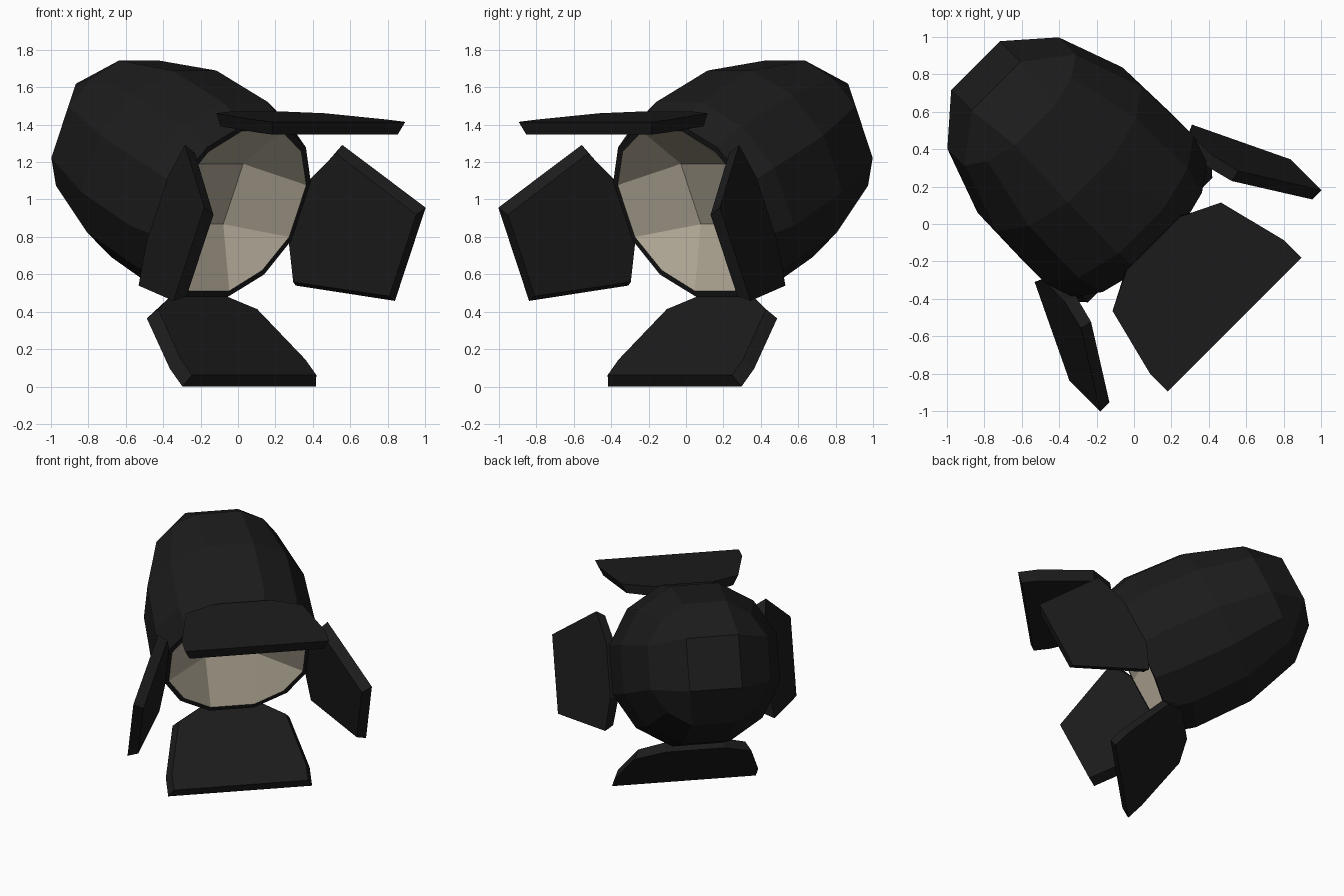
import bpy, bmesh, math
from mathutils import Vector

if "Cube" in bpy.data.objects:
    bpy.data.objects.remove(bpy.data.objects["Cube"])

S = math.sqrt(0.5)
T = math.radians(25)


def world(u, v, z):
    """u = toward the front right, v = sideways, z = up"""
    return Vector(((u + v) * S, (v - u) * S, z))


def material(name, rgb):
    m = bpy.data.materials.new(name)
    m.diffuse_color = (*rgb, 1)
    m.use_nodes = True
    m.node_tree.nodes["Principled BSDF"].inputs["Base Color"].default_value = m.diffuse_color
    return m


black = material("matte black", (0.0115, 0.0115, 0.0115))
beige = material("warm beige", (0.46, 0.41, 0.32))

FWD = world(math.cos(T), 0, -math.sin(T))    # beam direction
UP = world(math.sin(T), 0, math.cos(T))      # across the beam, upward
SIDE = world(0, 1, 0)
MOUTH = world(0.035, 0, 0.913)


def finish(bm, name, mats):
    bmesh.ops.recalc_face_normals(bm, faces=bm.faces)
    me = bpy.data.meshes.new(name)
    bm.to_mesh(me)
    bm.free()
    for m in mats:
        me.materials.append(m)
    ob = bpy.data.objects.new(name, me)
    bpy.context.collection.objects.link(ob)


def shell(bm, rings, back, mat):
    """Twelve-sided bowl closed by a 3x3 patch; returns the mouth ring."""
    loops = []
    for s, r, h in rings:
        loop = []
        for k in range(4):
            for a in (-h, h, 45):
                t = math.radians(90 * k + a)
                loop.append(bm.verts.new(MOUTH - FWD * s + SIDE * (r * math.cos(t)) + UP * (r * math.sin(t))))
        loops.append(loop)
    s, w = back
    quad = [bm.verts.new(MOUTH - FWD * s + SIDE * (x * w) + UP * (y * w))
            for x, y in ((1, 1), (-1, 1), (-1, -1), (1, -1))]
    faces = [bm.faces.new((a[i], a[(i + 1) % 12], b[(i + 1) % 12], b[i]))
             for a, b in zip(loops, loops[1:]) for i in range(12)]
    e = loops[-1]
    for k in range(4):
        faces.append(bm.faces.new((quad[k], e[3 * k + 1], e[3 * k + 2], e[(3 * k + 3) % 12])))
        faces.append(bm.faces.new((e[3 * k], e[3 * k + 1], quad[k], quad[k - 1])))
    faces.append(bm.faces.new(quad))
    for f in faces:
        f.material_index = mat
    return loops[0]


# lamp housing: black outer bowl, shallow beige dish in the mouth, black rim
bm = bmesh.new()
outer = shell(bm, [(0.06, 0.53, 17), (0.24, 0.585, 17), (0.66, 0.574, 17), (1.06, 0.448, 20)], (1.275, 0.184), 0)
inner = shell(bm, [(0.06, 0.495, 18)], (0.275, 0.178), 1)
for i in range(12):
    j = (i + 1) % 12
    bm.faces.new((outer[i], outer[j], inner[j], inner[i]))
finish(bm, "lamp_housing", (black, beige))


def door(name, hinge, along, width, outline, thick=0.07, inset=0.035):
    """Tapered flap; its inner face is slightly smaller than its outer face."""
    along = along.normalized()
    normal = along.cross(width).normalized()
    if normal.dot(hinge - MOUTH) < 0:
        normal = -normal
    end = outline[-1][0]
    bm = bmesh.new()
    sides = []
    for depth, cut in ((0, 0), (thick, inset)):
        pts = [(min(d, end - cut * 0.5), h - (cut if d else 0)) for d, h in outline]
        pts += [(d, -h) for d, h in reversed(pts)]
        sides.append([bm.verts.new(hinge + along * d + width * h - normal * depth) for d, h in pts])
    a, b = sides
    bm.faces.new(a)
    bm.faces.new(b[::-1])
    for i in range(len(a)):
        j = (i + 1) % len(a)
        bm.faces.new((a[i], b[i], b[j], a[j]))
    finish(bm, name, (black,))


# wide flaps above and below the mouth
wide = [(0, 0.205), (0.1, 0.41), (0.48, 0.505), (0.615, 0.505)]
door("top_door", world(0.148, 0, 1.47), world(1, 0, -0.09), SIDE, wide)
door("bottom_door", world(-0.35, 0, 0.435), world(1, 0, -1), SIDE, wide)

# narrow flaps left and right of the mouth
narrow = [(0, 0.19), (0.09, 0.415), (0.64, 0.275)]
for name, m in (("right_door", 1), ("left_door", -1)):
    door(name, world(-0.055, 0.555 * m, 0.95), FWD * 0.57 + SIDE * (0.28 * m), UP, narrow)
